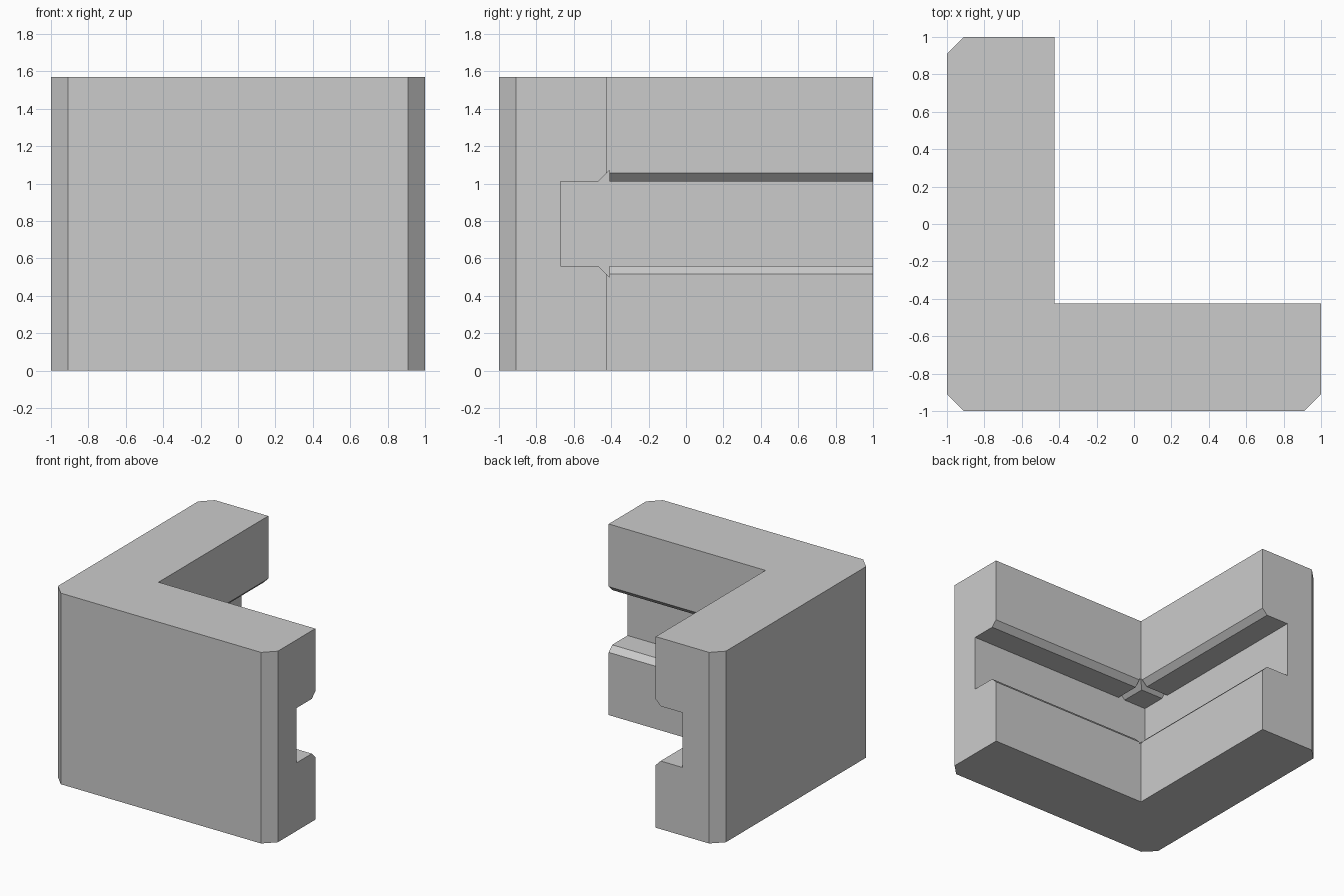
import bpy
import bmesh
from mathutils import Matrix

cube = bpy.data.objects.get("Cube")
if cube:
    bpy.data.objects.remove(cube, do_unlink=True)

HEIGHT = 1.57
INNER = -0.425    # inner wall of both arms
BEVEL = 0.09      # outer corner cut
SLOT_BACK = -0.67
MID = HEIGHT / 2

grey = bpy.data.materials.new("plain grey")
grey.use_nodes = True
colour = (0.6, 0.6, 0.6, 1)
grey.diffuse_color = colour
grey.node_tree.nodes["Principled BSDF"].inputs["Base Color"].default_value = colour


def prism(name, points, direction):
    """Extrude a closed outline of 3D points along a direction."""
    bm = bmesh.new()
    face = bm.faces.new([bm.verts.new(p) for p in points])
    moved = bmesh.ops.extrude_face_region(bm, geom=[face])["geom"]
    verts = [v for v in moved if isinstance(v, bmesh.types.BMVert)]
    bmesh.ops.translate(bm, verts=verts, vec=direction)
    bmesh.ops.recalc_face_normals(bm, faces=bm.faces)
    mesh = bpy.data.meshes.new(name)
    bm.to_mesh(mesh)
    bm.free()
    mesh.materials.append(grey)
    obj = bpy.data.objects.new(name, mesh)
    bpy.context.collection.objects.link(obj)
    return obj


# L-shaped corner block with bevelled outer corners
b = 1 - BEVEL
outline = [(-b, -1), (b, -1), (1, -b), (1, INNER), (INNER, INNER),
           (INNER, 1), (-b, 1), (-1, b), (-1, -b)]
block = prism("corner_block", [(x, y, 0) for x, y in outline], (0, 0, HEIGHT))

# Slot section with a flared mouth, symmetric about mid height
half = [(SLOT_BACK, 0.225), (-0.47, 0.225), (-0.41, 0.285)]
section = [(y, MID - h) for y, h in half] + [(y, MID + h) for y, h in reversed(half)]
slot_points = [(SLOT_BACK, y, z) for y, z in section]
length = (1.1 - SLOT_BACK, 0, 0)

# One slot along each arm, mirrored across the diagonal
cutters = [prism("slot_cutter_front", slot_points, length),
           prism("slot_cutter_side", [(y, x, z) for x, y, z in slot_points],
                 (0, length[0], 0))]
for cutter in cutters:
    cutter.hide_render = True
    cutter.hide_set(True)
    mod = block.modifiers.new("slot", 'BOOLEAN')
    mod.operation = 'DIFFERENCE'
    mod.solver = 'EXACT'
    mod.object = cutter

# Bake the cuts and drop the cutters
graph = bpy.context.evaluated_depsgraph_get()
baked = bpy.data.meshes.new_from_object(block.evaluated_get(graph))
block.modifiers.clear()
block.data = baked
for cutter in cutters:
    bpy.data.objects.remove(cutter, do_unlink=True)
